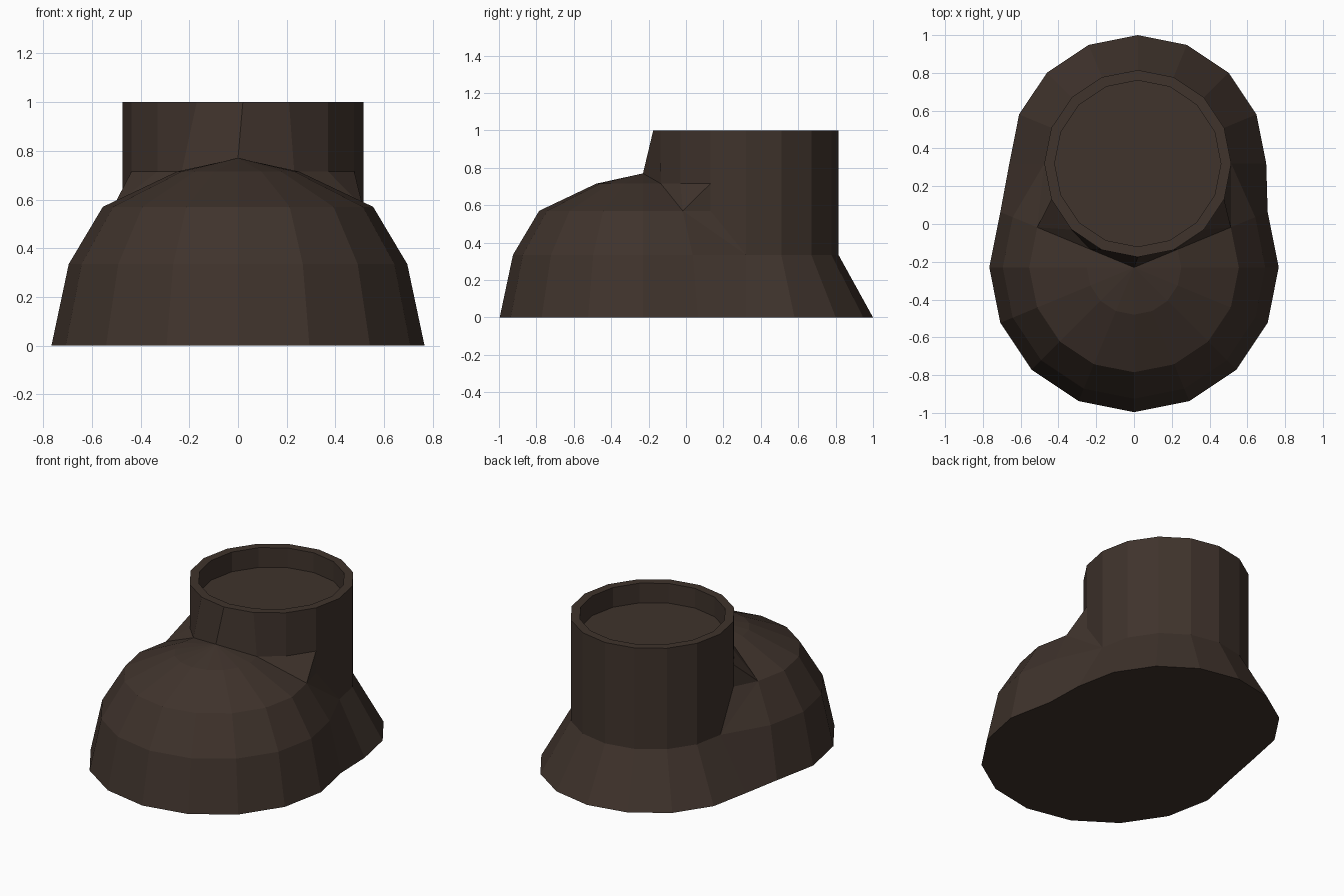
import bpy, bmesh
from math import sin, cos, radians

if "Cube" in bpy.data.objects:
    bpy.data.objects.remove(bpy.data.objects["Cube"])

STEP = 22.5                      # sixteen-sided everywhere
TOE, SHAFT = (0.0, -0.23), (0.02, 0.32)
bm = bmesh.new()


def vert(centre, r, k, z):
    a = radians(k * STEP)
    return bm.verts.new((centre[0] + r * cos(a), centre[1] + r * sin(a), z))


def arc(centre, r, z, ks):
    return {k: vert(centre, r, k, z) for k in ks}


def skin(lower, upper, pairs):
    for a, b in pairs:
        bm.faces.new((lower[a], lower[b], upper[b], upper[a]))


# Toe dome: slightly more than half a turn, k = -9 (back left) to 1 (back right)
toe_ks = range(-9, 2)
toe = [arc(TOE, r, z, toe_ks) for r, z in
       ((0.766, 0), (0.695, 0.335), (0.555, 0.57), (0.25, 0.715))]
apex = bm.verts.new((*TOE, 0.77))
toe_pairs = [(k, k + 1) for k in range(-9, 1)]
for lo, hi in zip(toe, toe[1:]):
    skin(lo, hi, toe_pairs)
for a, b in toe_pairs:
    bm.faces.new((toe[3][a], toe[3][b], apex))

# Heel flare and the back half of the shaft
heel_pairs = [(k, k + 1) for k in range(8)]
heel = arc(SHAFT, 0.68, 0, range(9))
ankle = arc(SHAFT, 0.495, 0.335, range(9))
rim = arc(SHAFT, 0.495, 1, range(16))
skin(heel, ankle, heel_pairs)
skin(ankle, rim, heel_pairs)

# Collar recess inside the rim
ring_pairs = [(k, (k + 1) % 16) for k in range(16)]
lip = arc(SHAFT, 0.44, 1, range(16))
floor = arc(SHAFT, 0.44, 0.87, range(16))
skin(rim, lip, ring_pairs)
skin(lip, floor, ring_pairs)
bm.faces.new([floor[k] for k in range(16)])

# Instep: joins dome and shaft, once for each side
for d, s, turn in ((1, 0, -1), (-9, 8, 1)):
    d0, d1, d2, d3 = (ring[d] for ring in toe)
    s0, s1 = heel[s], ankle[s]
    t = [rim[(s + turn * i) % 16] for i in range(5)]
    k1, k2 = s + turn, s + 2 * turn
    low = vert(SHAFT, 0.495, k1, 0.57)
    high = vert(SHAFT, 0.495, k1, 0.715)
    front = vert(SHAFT, 0.495, k2, 0.715)
    for f in ((d0, s0, s1, d1), (d1, s1, d2), (s1, low, d2),
              (d2, low, high), (d2, high, front), (d2, front, d3),
              (s1, t[0], t[1], high, low), (high, t[1], t[2], front),
              (front, t[2], t[3], d3), (d3, t[3], t[4], apex)):
        bm.faces.new(f)

# Flat sole
bm.faces.new([toe[0][k] for k in toe_ks] + [heel[k] for k in range(9)])
bmesh.ops.recalc_face_normals(bm, faces=bm.faces)

mesh = bpy.data.meshes.new("boot")
bm.to_mesh(mesh)
bm.free()
boot = bpy.data.objects.new("boot", mesh)
bpy.context.collection.objects.link(boot)

leather = bpy.data.materials.new("dark_leather")
leather.diffuse_color = (0.05, 0.033, 0.025, 1)
leather.use_nodes = True
leather.node_tree.nodes["Principled BSDF"].inputs["Base Color"].default_value = leather.diffuse_color
mesh.materials.append(leather)
